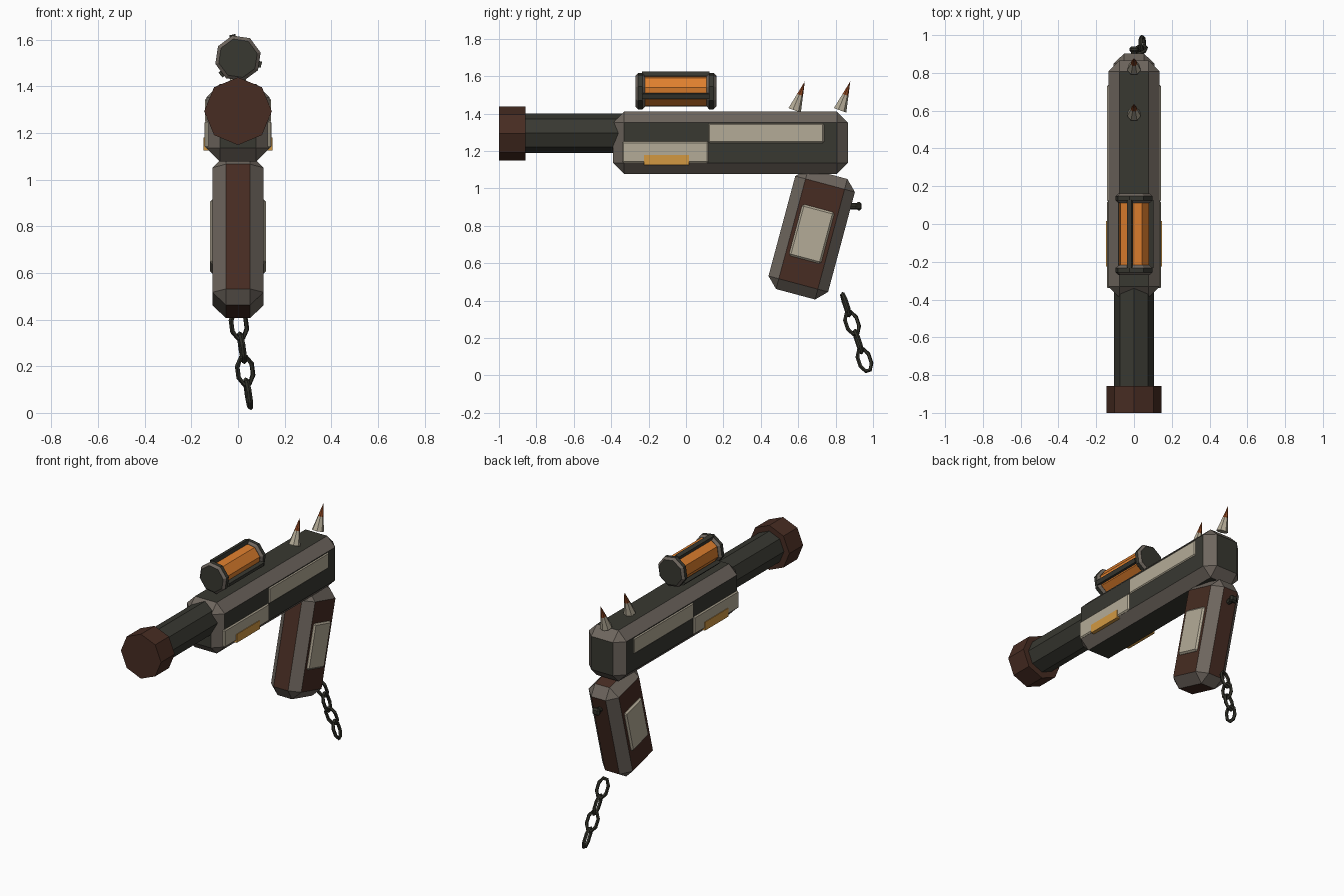
import bpy, bmesh, math
from mathutils import Matrix, Vector

if "Cube" in bpy.data.objects:
    bpy.data.objects.remove(bpy.data.objects["Cube"], do_unlink=True)


def material(name, hex_code):
    def linear(c):
        return c / 12.92 if c <= 0.04045 else ((c + 0.055) / 1.055) ** 2.4
    rgb = [linear(int(hex_code[i:i + 2], 16) / 255) for i in (0, 2, 4)]
    m = bpy.data.materials.new(name)
    m.use_nodes = True
    m.diffuse_color = (*rgb, 1)
    bsdf = m.node_tree.nodes["Principled BSDF"]
    bsdf.inputs["Base Color"].default_value = (*rgb, 1)
    bsdf.inputs["Roughness"].default_value = 0.8
    return m


DARK = material("dark gunmetal", "383831")
GREY = material("worn grey edge", "6E665E")
TAN = material("bone plate", "B4AB97")
BROWN = material("dark brown", "472C22")
ORANGE = material("glowing orange", "E0802E")
YELLOW = material("brass yellow", "D29842")
RUST = material("rust tip", "8C4520")
CHAIN = material("chain black", "32322A")


def finish(bm, name, mats, matrix=None):
    if matrix is not None:
        bm.transform(matrix)
    bmesh.ops.recalc_face_normals(bm, faces=bm.faces)
    mesh = bpy.data.meshes.new(name)
    bm.to_mesh(mesh)
    bm.free()
    for m in mats:
        mesh.materials.append(m)
    obj = bpy.data.objects.new(name, mesh)
    bpy.context.collection.objects.link(obj)
    return obj


def at(x, y, z, tilt=0.0):
    return Matrix.Translation((x, y, z)) @ Matrix.Rotation(math.radians(tilt), 4, 'X')


def box(name, size, matrix, mats, bevel=0.0):
    """Box with chamfered edges; chamfers take the last material."""
    bm = bmesh.new()
    bmesh.ops.create_cube(bm, size=1)
    bmesh.ops.scale(bm, vec=size, verts=bm.verts)
    if bevel:
        bmesh.ops.bevel(bm, geom=bm.edges[:], offset=bevel, segments=1,
                        affect='EDGES', material=len(mats) - 1)
    return finish(bm, name, mats, matrix)


def tube(name, radius, y0, y1, z, mats, roll=0, bevel=0.0):
    """Eight-sided solid along y, with optional chamfered rims."""
    bm = bmesh.new()
    bmesh.ops.create_cone(bm, cap_ends=True, segments=8, radius1=radius,
                          radius2=radius, depth=y1 - y0)
    if bevel:
        rims = [e for e in bm.edges if any(len(f.verts) == 8 for f in e.link_faces)]
        bmesh.ops.bevel(bm, geom=rims, offset=bevel, segments=1,
                        affect='EDGES', material=len(mats) - 1)
    turn = Matrix.Rotation(math.radians(roll), 4, 'Z')
    return finish(bm, name, mats, at(0, (y0 + y1) / 2, z, 90) @ turn)


# Receiver, barrel and muzzle
box("receiver", (0.272, 1.255, 0.332), at(0, 0.238, 1.244), [DARK, GREY], 0.058)
tube("barrel", 0.106, -0.9, -0.3, 1.295, [DARK])
tube("muzzle_cap", 0.145, -1.0, -0.858, 1.293, [BROWN])

# Side plates on the receiver
for side, label in ((1, "left"), (-1, "right")):
    box(label + "_rear_plate", (0.03, 0.62, 0.105),
        at(side * 0.127, 0.428, 1.295), [TAN], 0.007)
    box(label + "_front_plate", (0.034, 0.46, 0.115),
        at(side * 0.127, -0.11, 1.193), [TAN], 0.007)
    box(label + "_brass_catch", (0.04, 0.24, 0.055),
        at(side * 0.128, -0.104, 1.152), [YELLOW])

# Energy canister on top: core, end caps and three guard rails
SCOPE_Z = 1.52
tube("canister_core", 0.083, -0.24, 0.13, SCOPE_Z, [ORANGE], 14)
for label, y in (("front", -0.27), ("rear", 0.11)):
    tube("canister_" + label + "_cap", 0.1, y, y + 0.052, SCOPE_Z, [DARK, GREY], 14, 0.014)
for i in range(3):
    spin = Matrix.Rotation(math.radians(-14 + 120 * i), 4, 'Y')
    place = at(0, -0.054, SCOPE_Z) @ spin @ Matrix.Translation((0, 0, 0.092))
    box(f"canister_rail_{i + 1}", (0.027, 0.36, 0.024), place, [DARK])

# Two raked spikes with rusty tips
for label, y in (("front", 0.58), ("rear", 0.823)):
    bm = bmesh.new()
    bmesh.ops.create_cone(bm, cap_ends=True, segments=7, radius1=0.037,
                          radius2=0, depth=0.165)
    bmesh.ops.translate(bm, vec=(0, 0, 0.08), verts=bm.verts)
    bmesh.ops.remove_doubles(bm, verts=bm.verts, dist=0.0005)
    bmesh.ops.bisect_plane(bm, geom=bm.verts[:] + bm.edges[:] + bm.faces[:],
                           plane_co=(0, 0, 0.085), plane_no=(0, 0, 1))
    for f in bm.faces:
        f.material_index = int(f.calc_center_median().z > 0.085)
    finish(bm, label + "_spike", [TAN, RUST], at(0, y, 1.42, -20))

# Raked grip with side plates and a lanyard stud
GRIP = at(0, 0.672, 0.756, -15)
box("grip", (0.218, 0.33, 0.667), GRIP, [BROWN, GREY], 0.057)
for side, label in ((1, "left"), (-1, "right")):
    box(label + "_grip_plate", (0.03, 0.178, 0.285),
        GRIP @ Matrix.Translation((side * 0.106, 0, 0)), [TAN], 0.01)
tube("lanyard_stud", 0.017, 0.84, 0.93, 0.905, [CHAIN])
box("lanyard_crossbar", (0.05, 0.03, 0.045), at(0, 0.924, 0.905), [CHAIN], 0.01)


# Hanging chain of four alternating links
def link(name, centre, direction, twist, half_length=0.064, half_width=0.034, wire=0.011):
    bm = bmesh.new()
    rings = []
    for i in range(8):
        a = math.tau * (i + 0.5) / 8
        out = Vector((math.cos(a), 0, math.sin(a)))
        hub = Vector((half_width * out.x, 0, half_length * out.z))
        rings.append([bm.verts.new(hub + wire * (math.cos(b) * out + Vector((0, math.sin(b), 0))))
                      for b in (math.tau * k / 5 for k in range(5))])
    for i in range(8):
        p, q = rings[i], rings[(i + 1) % 8]
        for k in range(5):
            n = (k + 1) % 5
            bm.faces.new((p[k], q[k], q[n], p[n]))
    aim = Vector((0, 0, 1)).rotation_difference(direction).to_matrix().to_4x4()
    turn = Matrix.Rotation(math.radians(twist), 4, 'Z')
    finish(bm, name, [CHAIN], Matrix.Translation(centre) @ aim @ turn)


first, last = Vector((0.004, 0.855, 0.378)), Vector((0.044, 0.954, 0.082))
for i in range(4):
    link(f"chain_link_{i + 1}", first.lerp(last, i / 3), (first - last).normalized(),
         10 + 90 * (i % 2))
